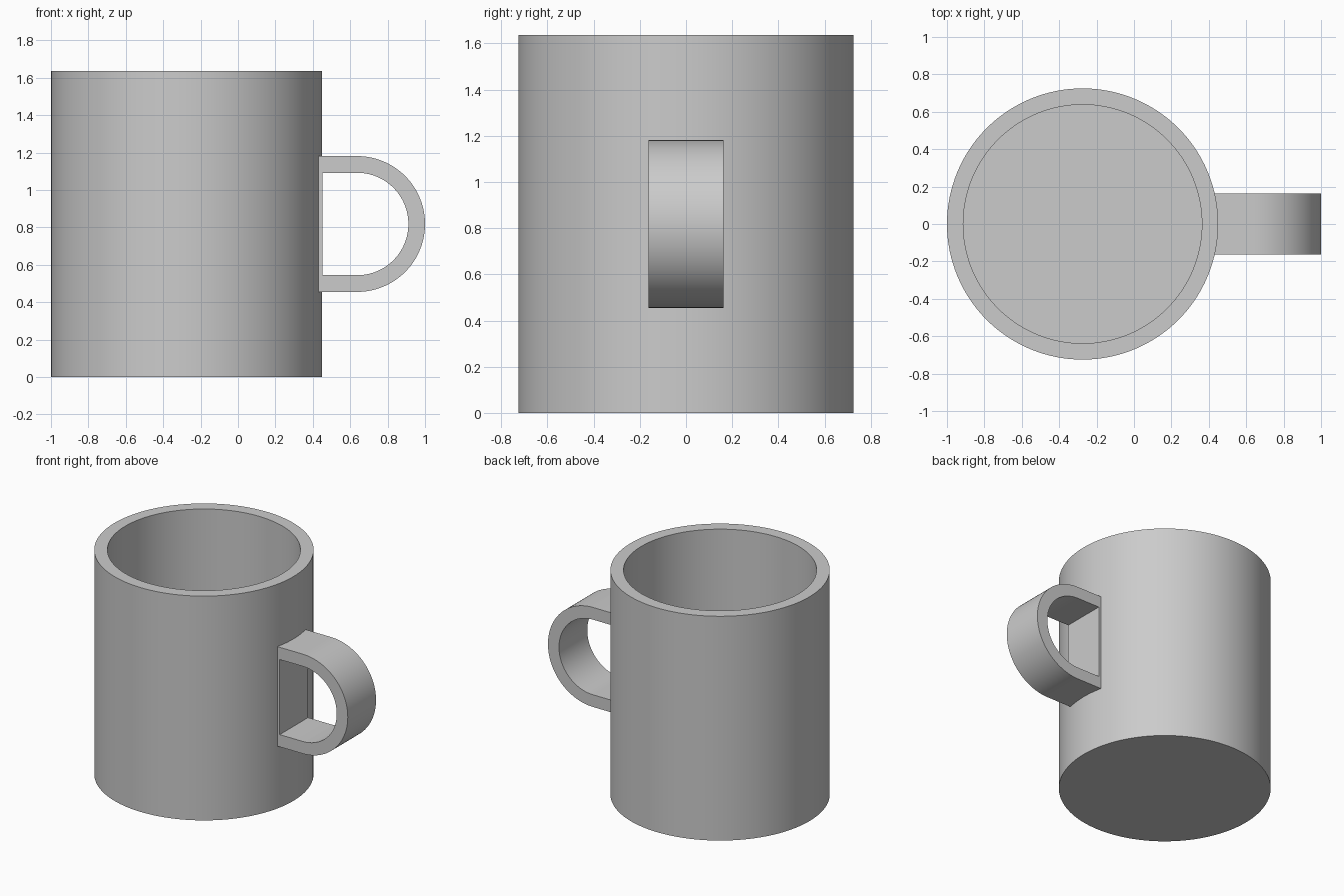
import bpy, bmesh, math

if "Cube" in bpy.data.objects:
    bpy.data.objects.remove(bpy.data.objects["Cube"])

grey = bpy.data.materials.new("light_grey")
grey.diffuse_color = (0.6, 0.6, 0.6, 1)
grey.use_nodes = True
grey.node_tree.nodes["Principled BSDF"].inputs["Base Color"].default_value = grey.diffuse_color


def make_object(name, bm):
    bmesh.ops.recalc_face_normals(bm, faces=bm.faces)
    mesh = bpy.data.meshes.new(name)
    bm.to_mesh(mesh)
    bm.free()
    mesh.materials.append(grey)
    obj = bpy.data.objects.new(name, mesh)
    bpy.context.collection.objects.link(obj)
    bpy.ops.object.select_all(action='DESELECT')
    obj.select_set(True)
    bpy.context.view_layer.objects.active = obj
    bpy.ops.object.shade_smooth_by_angle(angle=math.radians(30))
    return obj


# Cup: straight wall and floor as stacked rings, capped at both ends
CX, R_OUT, R_IN, HEIGHT, FLOOR, SIDES = -0.275, 0.725, 0.638, 1.636, 0.09, 128
bm = bmesh.new()
rings = []
for r, z in [(R_OUT, 0), (R_OUT, HEIGHT), (R_IN, HEIGHT), (R_IN, FLOOR)]:
    rings.append([bm.verts.new((CX + r * math.cos(2 * math.pi * i / SIDES),
                                r * math.sin(2 * math.pi * i / SIDES), z))
                  for i in range(SIDES)])
for a, b in zip(rings, rings[1:]):
    for i in range(SIDES):
        j = (i + 1) % SIDES
        bm.faces.new((a[i], a[j], b[j], b[i]))
bm.faces.new(rings[0])
bm.faces.new(rings[-1])
make_object("cup", bm)

# Handle: D-shaped band with a flat plate against the cup
ARC_X, ARC_Z, HALF_W, STEPS = 0.637, 0.818, 0.163, 48


def d_loop(bm, radius, x_start, y):
    pts = [(x_start, ARC_Z - radius)]
    for i in range(STEPS + 1):
        t = -math.pi / 2 + math.pi * i / STEPS
        pts.append((ARC_X + radius * math.cos(t), ARC_Z + radius * math.sin(t)))
    pts.append((x_start, ARC_Z + radius))
    return [bm.verts.new((x, y, z)) for x, z in pts]


bm = bmesh.new()
loops = [d_loop(bm, 0.363, 0.40, -HALF_W), d_loop(bm, 0.363, 0.40, HALF_W),
         d_loop(bm, 0.274, 0.451, HALF_W), d_loop(bm, 0.274, 0.451, -HALF_W)]
for k in range(4):
    a, b = loops[k], loops[(k + 1) % 4]
    for i in range(len(a)):
        j = (i + 1) % len(a)
        bm.faces.new((a[i], a[j], b[j], b[i]))
make_object("handle", bm)
